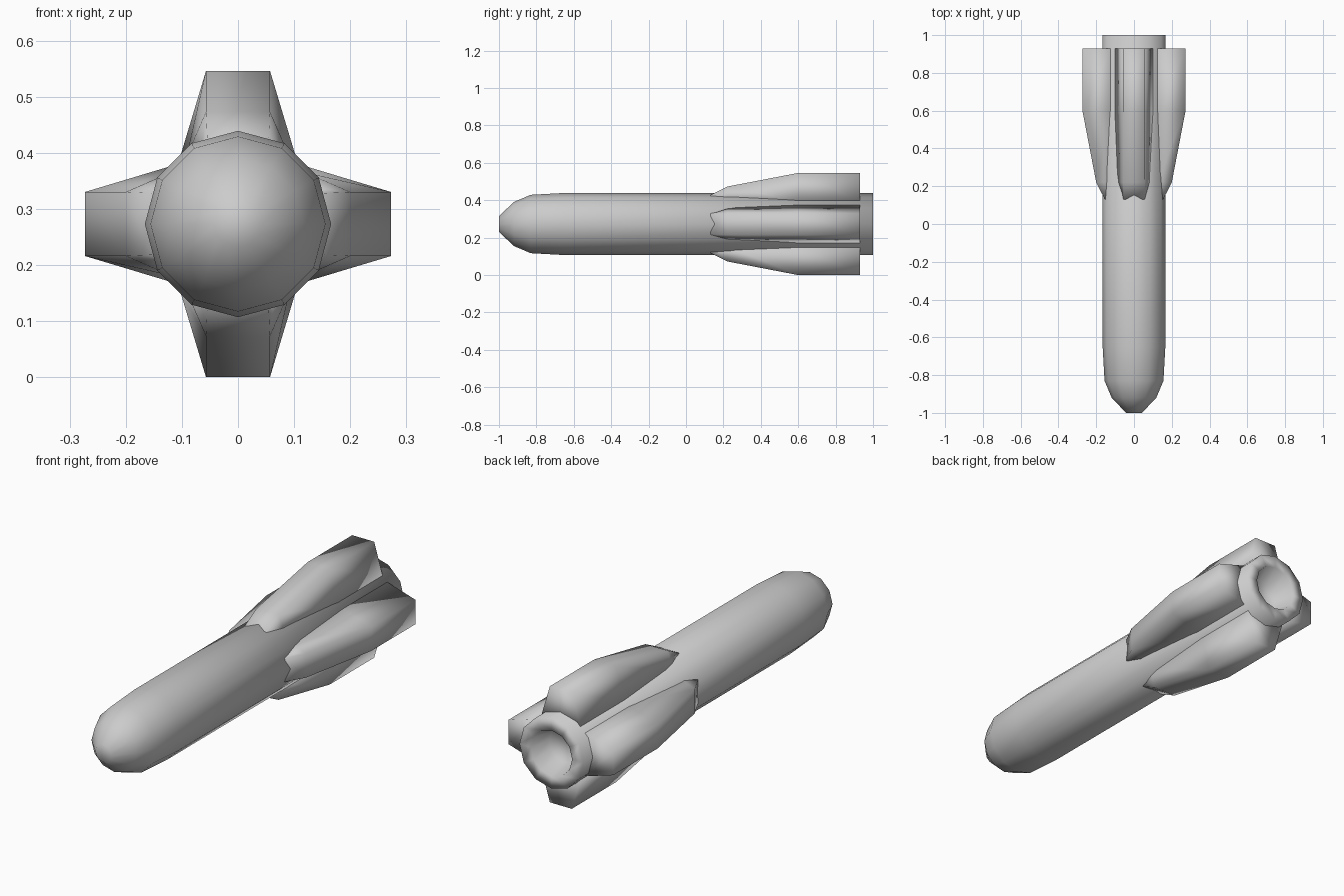
import bpy, bmesh, math
from mathutils import Matrix

if "Cube" in bpy.data.objects:
    bpy.data.objects.remove(bpy.data.objects["Cube"])

AXIS_Z = 0.273


def make_object(name, bm):
    bmesh.ops.recalc_face_normals(bm, faces=bm.faces)
    mesh = bpy.data.meshes.new(name)
    bm.to_mesh(mesh)
    bm.free()
    for p in mesh.polygons:
        p.use_smooth = True
    ob = bpy.data.objects.new(name, mesh)
    bpy.context.collection.objects.link(ob)
    return ob


def loft(name, rings, matrix=Matrix()):
    """Skin closed rings of equal point count and cap both ends."""
    bm = bmesh.new()
    loops = [[bm.verts.new(matrix @ Matrix.Translation(p).translation) for p in r] for r in rings]
    n = len(loops[0])
    for a, b in zip(loops, loops[1:]):
        for i in range(n):
            j = (i + 1) % n
            bm.faces.new((a[i], a[j], b[j], b[i]))
    bm.faces.new(loops[0])
    bm.faces.new(loops[-1])
    return make_object(name, bm)


def circle(y, r, sides=12):
    return [(r * math.cos(2 * math.pi * i / sides), y,
             r * math.sin(2 * math.pi * i / sides)) for i in range(sides)]


lift = Matrix.Translation((0, 0, AXIS_Z))

# body: blunt nose, straight tube, recessed nozzle at the tail
profile = [(-1.0, 0.042), (-0.92, 0.118), (-0.83, 0.156), (-0.65, 0.166),
           (1.0, 0.166), (1.0, 0.108), (0.90, 0.082)]
loft("body", [circle(y, r) for y, r in profile], lift)

# fins: y, outer radius, half width at the outer edge, half width at the root
stations = [(0.13, 0.154, 0.055, 0.066), (0.22, 0.20, 0.057, 0.092),
            (0.60, 0.273, 0.057, 0.103), (0.93, 0.273, 0.057, 0.103)]
rings = [[(-root, y, 0.12), (-tip, y, r), (tip, y, r), (root, y, 0.12)]
         for y, r, tip, root in stations]
for k, side in enumerate(("top", "right", "bottom", "left")):
    loft("fin_" + side, rings, lift @ Matrix.Rotation(k * math.pi / 2, 4, 'Y'))
